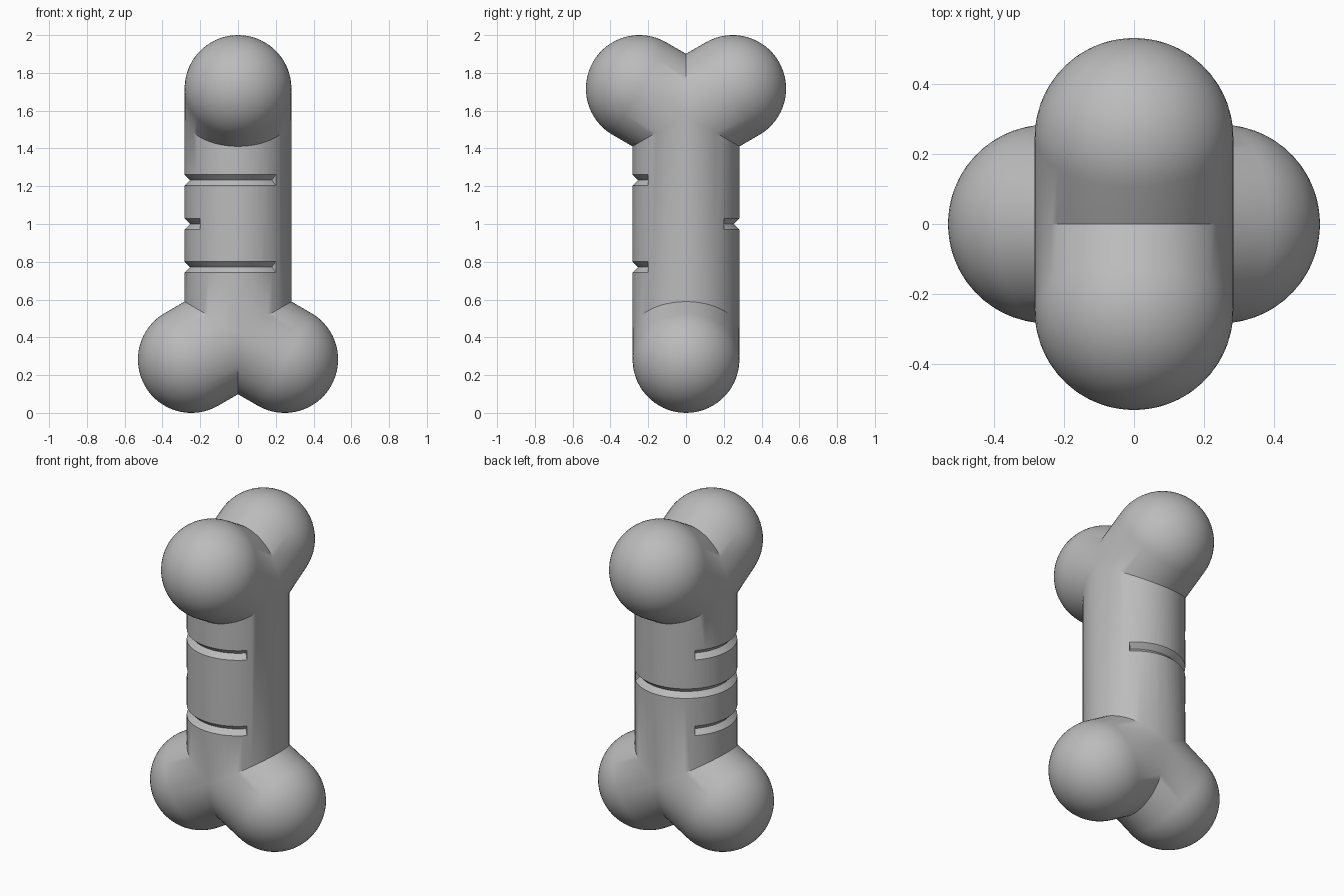
import bpy, bmesh, math
from mathutils import Matrix, Vector

R = 0.283          # radius of shaft and knobs
OUT = 0.247        # knob centre, distance from the axis
JOINT = R + OUT * math.tan(math.radians(30))   # height where three limbs meet
SEG = 64
GROOVE = 0.029     # groove depth and half height

cube = bpy.data.objects.get("Cube")
if cube:
    bpy.data.objects.remove(cube, do_unlink=True)

mat = bpy.data.materials.new("bone grey")
mat.use_nodes = True
grey = (0.5, 0.5, 0.5, 1)
mat.diffuse_color = grey
mat.node_tree.nodes["Principled BSDF"].inputs["Base Color"].default_value = grey


def spin(points, angle, steps, closed=False):
    """Revolve an (x, z) profile around the z axis."""
    bm = bmesh.new()
    vs = [bm.verts.new((x, 0, z)) for x, z in points]
    for a, b in zip(vs, vs[1:] + vs[:1] if closed else vs[1:]):
        bm.edges.new((a, b))
    bmesh.ops.spin(bm, geom=bm.verts[:] + bm.edges[:], axis=(0, 0, 1),
                   cent=(0, 0, 0), angle=angle, steps=steps)
    bmesh.ops.remove_doubles(bm, verts=bm.verts, dist=1e-5)
    return bm


def cut(bm, point, normal):
    """Remove everything on the side the normal points to."""
    bmesh.ops.bisect_plane(bm, geom=bm.verts[:] + bm.edges[:] + bm.faces[:], dist=1e-5,
                           plane_co=point, plane_no=normal, clear_outer=True)


def add_to(target, bm):
    tmp = bpy.data.meshes.new("tmp")
    bm.to_mesh(tmp)
    bm.free()
    target.from_mesh(tmp)
    bpy.data.meshes.remove(tmp)


def make_object(name, bm):
    bmesh.ops.recalc_face_normals(bm, faces=bm.faces)
    mesh = bpy.data.meshes.new(name)
    bm.to_mesh(mesh)
    bm.free()
    mesh.materials.append(mat)
    obj = bpy.data.objects.new(name, mesh)
    bpy.context.collection.objects.link(obj)
    return obj


# Directions of the three limbs leaving the lower joint
up = Vector((0, 0, 1))
arms = [Vector((s * math.cos(math.radians(30)), 0, -0.5)) for s in (1, -1)]
joint = Vector((0, 0, JOINT))
# Turns the lower end into the upper end: upside down and a quarter turn
flip = (Matrix.Translation((0, 0, 2)) @ Matrix.Rotation(math.pi / 2, 4, 'Z')
        @ Matrix.Rotation(math.pi, 4, 'X'))
bone = bmesh.new()

# Shaft, mitred at both ends
shaft = spin([(R, 0), (R, 2)], math.tau, SEG)
for d in arms:
    cut(shaft, joint, d - up)
    cut(shaft, flip @ joint, flip.to_3x3() @ (d - up))
add_to(bone, shaft)

# Four round-ended arms, mitred against the shaft and each other
length = OUT / math.cos(math.radians(30))
quarter = [math.pi / 2 * i / 16 for i in range(17)]
profile = [(R, -1)] + [(R * math.cos(a), length + R * math.sin(a)) for a in quarter]
for end in (Matrix.Identity(4), flip):
    for d, other in (arms, arms[::-1]):
        arm = spin(profile, math.tau, SEG)
        tilt = Matrix.Rotation(math.copysign(math.radians(120), d.x), 4, 'Y')
        arm.transform(Matrix.Translation(joint) @ tilt)
        for n in (up, other):
            cut(arm, joint, n - d)
        arm.transform(end)
        add_to(bone, arm)

bmesh.ops.remove_doubles(bone, verts=bone.verts, dist=1e-4)
bone_obj = make_object("bone", bone)

# Half-ring V grooves: height and start angle
for z, start in ((0.772, 135), (1.0, 45), (1.232, 135)):
    w = GROOVE * 2
    section = [(R - GROOVE, 0), (R - GROOVE + w, w), (R - GROOVE + w, -w)]
    bm = spin(section, math.pi, SEG // 2, closed=True)
    bmesh.ops.holes_fill(bm, edges=[e for e in bm.edges if e.is_boundary], sides=4)
    bm.transform(Matrix.Translation((0, 0, z)) @ Matrix.Rotation(math.radians(start), 4, 'Z'))
    cutter = make_object("groove_cutter", bm)
    cutter.hide_render = True
    mod = bone_obj.modifiers.new("groove", 'BOOLEAN')
    mod.operation, mod.solver, mod.object = 'DIFFERENCE', 'EXACT', cutter
    bpy.context.view_layer.objects.active = bone_obj
    bpy.ops.object.modifier_apply(modifier=mod.name)
    bpy.data.objects.remove(cutter, do_unlink=True)

# Smooth surfaces, sharp creases
bpy.ops.object.select_all(action='DESELECT')
bone_obj.select_set(True)
bpy.context.view_layer.objects.active = bone_obj
bpy.ops.object.shade_smooth_by_angle(angle=math.radians(30))
